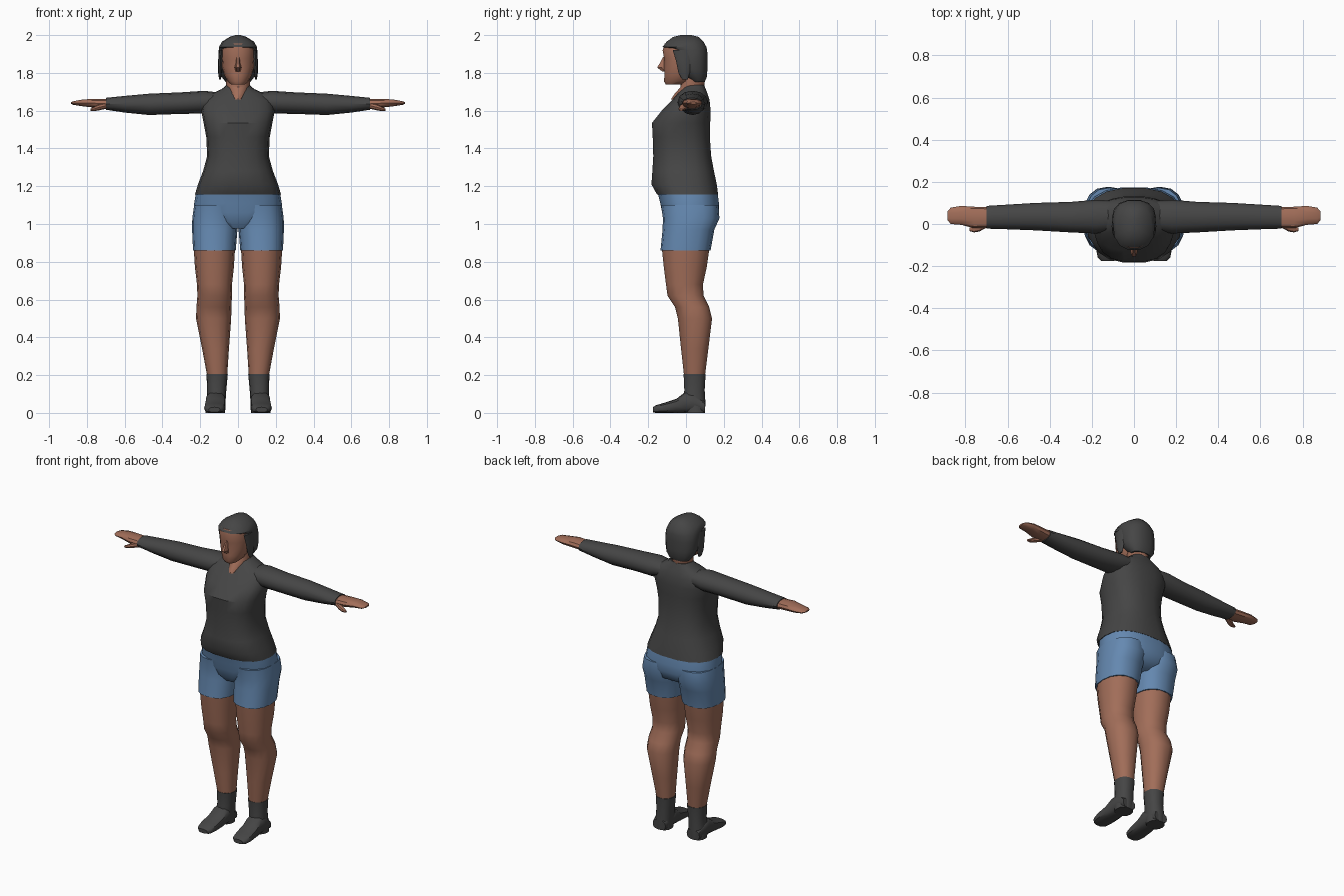
import bpy, bmesh, math


def material(name, rgb):
    m = bpy.data.materials.new(name)
    m.diffuse_color = (*rgb, 1)
    return m


CHARCOAL = material("charcoal", (0.06, 0.06, 0.06))
SKIN = material("skin", (0.36, 0.155, 0.1))
BLUE = material("shorts_blue", (0.13, 0.25, 0.44))


def loft(name, rings, axis, mat, n=14, power=2.3, mirror=False, angle=40):
    """Skin of rounded sections; each ring is (position, a0, a1, b0, b1)."""
    bm = bmesh.new()
    loops = []
    for p, a0, a1, b0, b1 in rings:
        loop = []
        for i in range(n):
            t = 2 * math.pi * i / n
            c, s = math.cos(t), math.sin(t)
            a = (a0 + a1) / 2 + (a1 - a0) / 2 * math.copysign(abs(c) ** (2 / power), c)
            b = (b0 + b1) / 2 + (b1 - b0) / 2 * math.copysign(abs(s) ** (2 / power), s)
            co = {"z": (a, b, p), "x": (p, a, b), "y": (a, p, b)}[axis]
            loop.append(bm.verts.new(co))
        loops.append(loop)
    for l0, l1 in zip(loops, loops[1:]):
        for i in range(n):
            j = (i + 1) % n
            bm.faces.new((l0[i], l0[j], l1[j], l1[i]))
    bm.faces.new(loops[0])
    bm.faces.new(loops[-1])
    bmesh.ops.recalc_face_normals(bm, faces=bm.faces)
    me = bpy.data.meshes.new(name)
    bm.to_mesh(me)
    bm.free()
    me.materials.append(mat)
    ob = bpy.data.objects.new(name, me)
    bpy.context.collection.objects.link(ob)
    bpy.ops.object.select_all(action="DESELECT")
    ob.select_set(True)
    bpy.context.view_layer.objects.active = ob
    bpy.ops.object.shade_smooth_by_angle(angle=math.radians(angle))
    if mirror:
        ob.modifiers.new("mirror", "MIRROR")
    return ob


def sym(rows):
    """Rings centred on x = 0, from (z, half width, y front, y back)."""
    return [(z, -w, w, y0, y1) for z, w, y0, y1 in rows]


# Shirt body and the hips of the shorts
loft("shirt_body", sym([
    (1.155, .228, -.155, .172), (1.21, .212, -.185, .165), (1.28, .185, -.18, .15),
    (1.36, .163, -.175, .135), (1.46, .168, -.178, .128), (1.535, .182, -.182, .13),
    (1.60, .195, -.13, .132), (1.655, .185, -.075, .126), (1.69, .14, -.045, .115),
    (1.715, .085, -.02, .105), (1.735, .062, -.005, .097)]), "z", CHARCOAL, 18, 2.5)
loft("shorts_hips", sym([
    (.975, .08, -.09, .10), (1.01, .16, -.115, .16), (1.06, .232, -.128, .175),
    (1.11, .232, -.138, .176), (1.158, .224, -.15, .17)]), "z", BLUE, 18, 2.5)

# Legs
loft("shorts_leg", [
    (.86, .012, .238, -.135, .13), (.97, .003, .243, -.124, .15),
    (1.03, .0, .242, -.122, .177), (1.10, .0, .232, -.132, .172)],
    "z", BLUE, 16, 2.4, True)
loft("leg", [
    (.20, .057, .164, -.012, .102), (.34, .048, .19, -.028, .12),
    (.50, .036, .222, -.045, .14), (.56, .035, .22, -.06, .125),
    (.62, .032, .215, -.1, .095), (.68, .032, .217, -.108, .092),
    (.77, .022, .228, -.12, .112), (.865, .016, .234, -.13, .126)],
    "z", SKIN, 14, 2.2, True)
loft("sock", [
    (.0, .068, .172, .0, .102), (.06, .066, .168, -.02, .104),
    (.12, .062, .163, -.01, .1), (.205, .054, .167, -.014, .105)],
    "z", CHARCOAL, 14, 2.3, True)
loft("foot", [
    (.10, .075, .165, .0, .06), (.04, .066, .172, .0, .11),
    (-.005, .066, .172, .0, .11), (-.05, .066, .176, .0, .075),
    (-.12, .068, .18, .0, .052), (-.16, .076, .172, .0, .04),
    (-.176, .095, .155, .004, .03)], "y", CHARCOAL, 12, 2.8, True)

# Arms
loft("sleeve", [
    (.09, -.03, .11, 1.61, 1.695), (.18, -.045, .115, 1.585, 1.705),
    (.30, -.04, .105, 1.583, 1.697), (.47, -.03, .1, 1.577, 1.69),
    (.60, -.025, .092, 1.59, 1.678), (.70, -.022, .086, 1.605, 1.668)],
    "x", CHARCOAL, 12, 2.1, True)
loft("hand", [
    (.69, -.016, .08, 1.61, 1.662), (.76, -.02, .082, 1.615, 1.664),
    (.82, -.004, .086, 1.622, 1.66), (.87, .0, .078, 1.63, 1.651),
    (.885, .018, .06, 1.636, 1.645)], "x", SKIN, 10, 2.3, True)
loft("thumb", [
    (.69, -.012, .02, 1.612, 1.645), (.735, -.036, .005, 1.602, 1.634),
    (.76, -.04, -.01, 1.598, 1.622), (.782, -.033, -.018, 1.598, 1.61)],
    "x", SKIN, 8, 2, True)

# Neck and head
loft("neck", sym([
    (1.66, .03, -.08, .06), (1.69, .052, -.06, .08), (1.725, .064, -.028, .099),
    (1.80, .06, -.03, .095)]), "z", SKIN, 12, 2)
loft("face", sym([
    (1.738, .036, -.108, -.02), (1.755, .055, -.118, .03), (1.79, .074, -.116, .06),
    (1.83, .084, -.118, .075), (1.875, .088, -.118, .08), (1.92, .088, -.126, .08),
    (1.955, .08, -.115, .07)]), "z", SKIN, 14, 2.2)
loft("nose", sym([
    (1.808, .013, -.128, -.1), (1.828, .018, -.157, -.1), (1.85, .012, -.142, -.1),
    (1.885, .008, -.122, -.1)]), "z", SKIN, 6, 2)

# Hair: open at the face, closed over the forehead
loft("hair", sym([
    (1.752, .065, .03, .10), (1.78, .088, -.005, .112), (1.82, .101, -.045, .115),
    (1.88, .104, -.052, .116), (1.92, .102, -.075, .114), (1.938, .1, -.126, .11),
    (1.965, .085, -.105, .095), (1.99, .045, -.07, .07), (2.0, .015, -.03, .03)]),
    "z", CHARCOAL, 14, 2.3)
loft("side_lock", [
    (1.765, .09, .1, -.02, .01), (1.80, .086, .105, -.04, .02),
    (1.86, .08, .106, -.052, .03), (1.92, .08, .1, -.07, .03)],
    "z", CHARCOAL, 8, 2.2, True)
